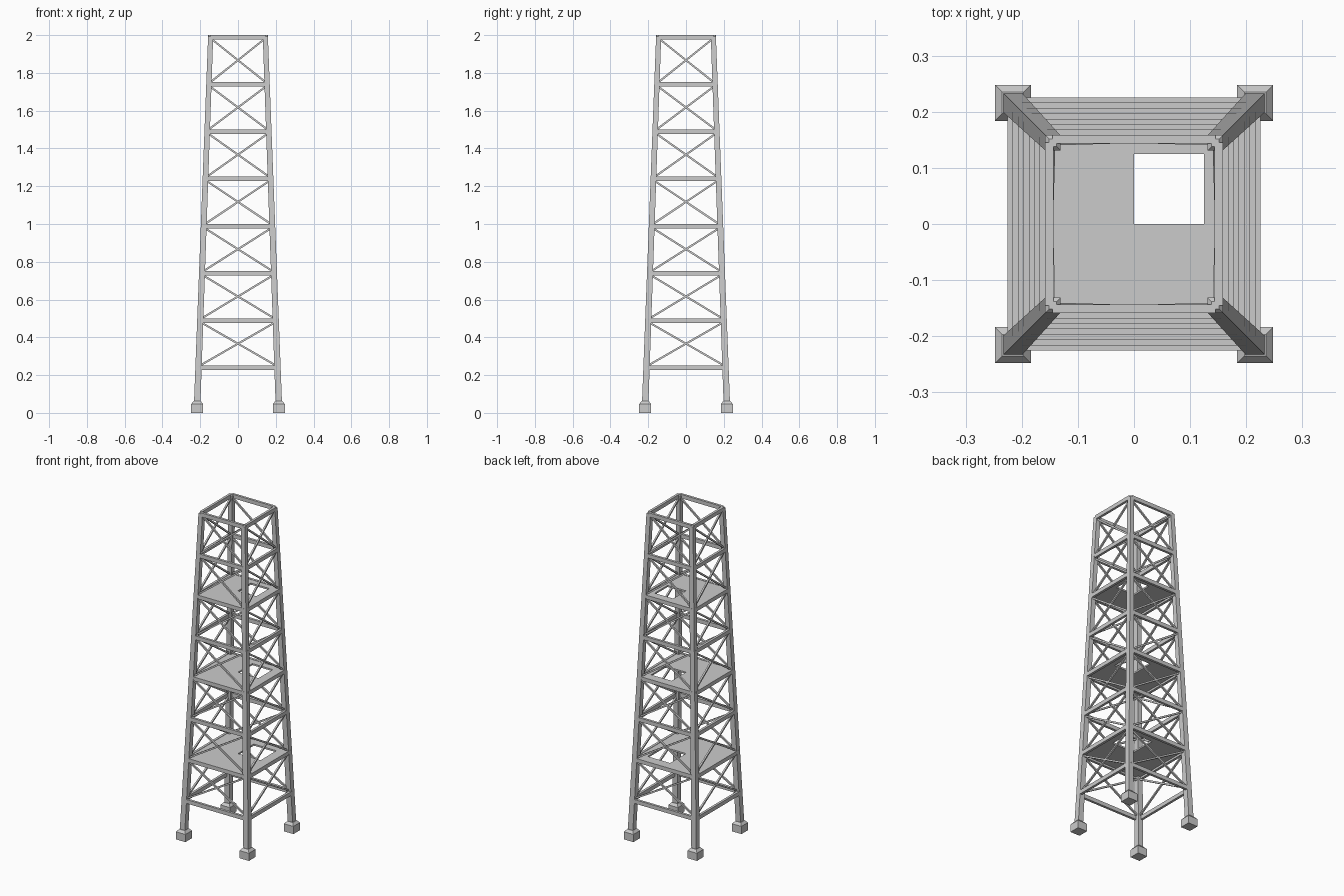
import bpy, bmesh
from math import pi
from mathutils import Vector, Matrix

if "Cube" in bpy.data.objects:
    bpy.data.objects.remove(bpy.data.objects["Cube"])

LEVELS = [0.239 + 0.25 * i for i in range(8)]
QUADS = [(0, 1, 2, 3), (7, 6, 5, 4)] + [(i, i + 4, (i + 1) % 4 + 4, (i + 1) % 4) for i in range(4)]


def outer(z):
    return 0.233 - 0.075 * (z - 0.05) / 1.95


def half(z):
    return 0.017 - 0.0035 * (z - 0.05) / 1.95


def centre(z):
    return outer(z) - half(z)


def finish(name, bm):
    bmesh.ops.recalc_face_normals(bm, faces=bm.faces)
    me = bpy.data.meshes.new(name)
    bm.to_mesh(me)
    bm.free()
    ob = bpy.data.objects.new(name, me)
    bpy.context.collection.objects.link(ob)
    return ob


def loft(bm, rings):
    """Square sections given as (x, y, z, half width)."""
    loops = [[bm.verts.new((x + sx * h, y + sy * h, z))
              for sx, sy in ((-1, -1), (1, -1), (1, 1), (-1, 1))] for x, y, z, h in rings]
    for a, b in zip(loops, loops[1:]):
        for i in range(4):
            j = (i + 1) % 4
            bm.faces.new((a[i], a[j], b[j], b[i]))
    bm.faces.new(loops[0][::-1])
    bm.faces.new(loops[-1])


def bar(bm, p, q, depth, height):
    """Rectangular bar between two points on the front side."""
    p, q = Vector(p), Vector(q)
    d = (q - p).normalized()
    n = Vector((0, 1, 0))
    n = (n - d * n.dot(d)).normalized()
    u = d.cross(n)
    vs = [bm.verts.new(e + n * a * depth / 2 + u * b * height / 2)
          for e in (p, q) for a, b in ((-1, -1), (1, -1), (1, 1), (-1, 1))]
    for f in QUADS:
        bm.faces.new([vs[i] for i in f])


def four_sides(name, bm):
    src = bm.copy()
    bm.free()
    out = finish(name, src)
    for k in range(1, 4):
        ob = bpy.data.objects.new(f"{name}_{k}", out.data)
        ob.matrix_world = Matrix.Rotation(k * pi / 2, 4, 'Z')
        bpy.context.collection.objects.link(ob)


# Tapered corner leg with a chamfered tip
bm = bmesh.new()
c0, c1 = centre(0.05), centre(1.993)
loft(bm, [(c0, -c0, 0.05, half(0.05)), (c1, -c1, 1.993, half(1.993)), (c1, -c1, 2.0, 0.007)])
four_sides("leg", bm)

# Footing block with sloped shoulder
bm = bmesh.new()
loft(bm, [(c0, -c0, 0, 0.032), (c0, -c0, 0.047, 0.032), (c0, -c0, 0.062, 0.019)])
four_sides("footing", bm)

# Horizontal girts at each level
bm = bmesh.new()
for z in LEVELS:
    c = centre(z)
    y = -(outer(z) - 0.0075)
    bar(bm, (-c, y, z), (c, y, z), 0.015, 0.024)
four_sides("girt", bm)

# Crossed braces in each bay
bm = bmesh.new()
for a, b in zip(LEVELS, LEVELS[1:]):
    a, b = a + 0.012, b - 0.012
    ca, cb = centre(a), centre(b)
    xa, xb = ca - 0.008, cb - 0.008
    for s in (-1, 1):
        bar(bm, (-s * xa, -ca, a), (s * xb, -cb, b), 0.01, 0.01)
four_sides("cross_brace", bm)

# Platforms with a hatch opening in one quarter
for n, z in enumerate((LEVELS[1], LEVELS[3], LEVELS[5])):
    w = outer(z) - 0.008
    h = 0.125 * w / (outer(LEVELS[5]) - 0.008)
    bm = bmesh.new()
    cuts = [-w, 0, h, w]
    grid = [[bm.verts.new((x, y, z + 0.01)) for x in cuts] for y in cuts]
    for j in range(3):
        for i in range(3):
            if (i, j) != (1, 1):
                bm.faces.new((grid[j][i], grid[j][i + 1], grid[j + 1][i + 1], grid[j + 1][i]))
    ob = finish(f"platform_{n + 1}", bm)
    mod = ob.modifiers.new("thickness", 'SOLIDIFY')
    mod.thickness = 0.01
